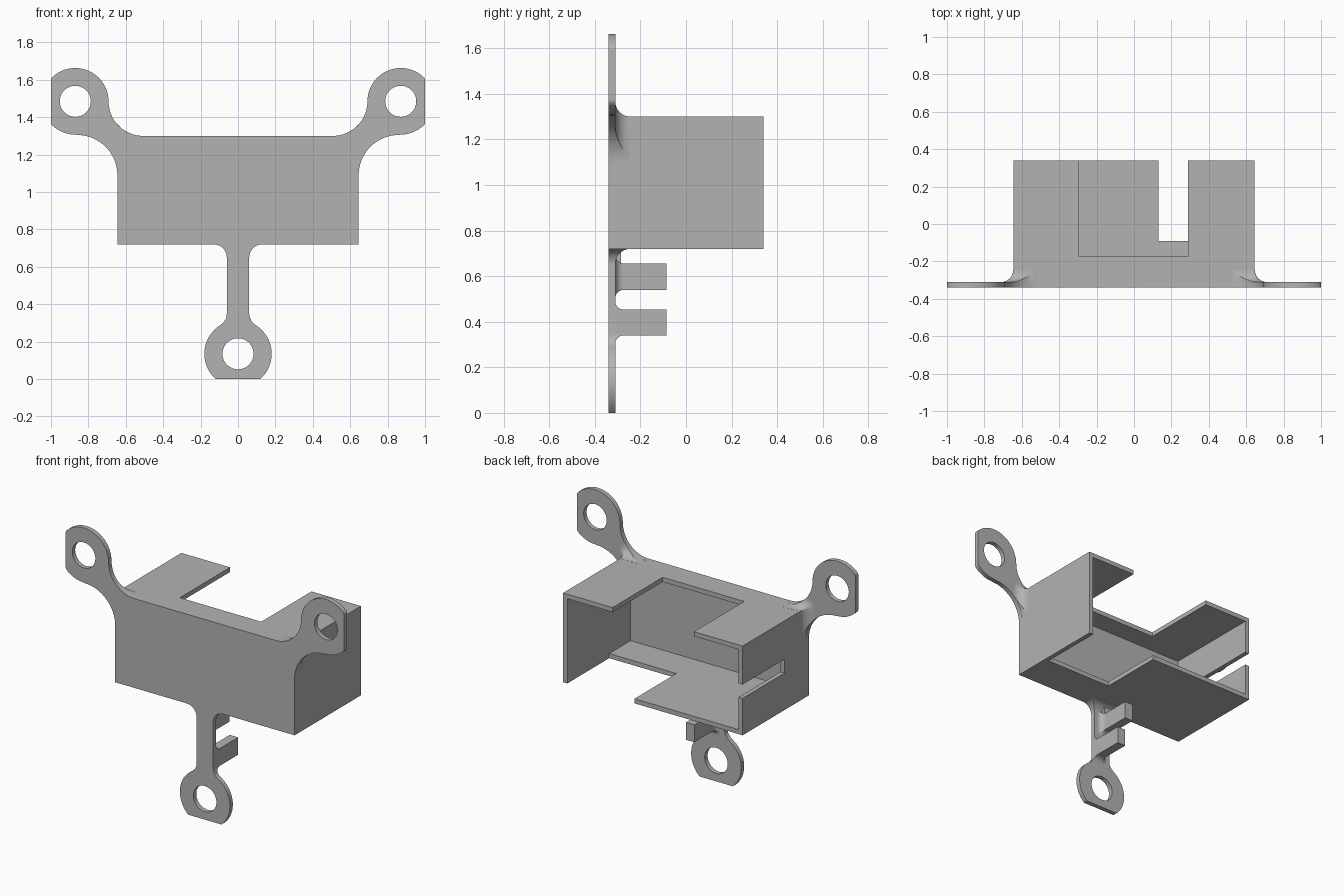
import bpy, bmesh
from math import radians, sin, cos, sqrt

cube = bpy.data.objects.get("Cube")
if cube:
    bpy.data.objects.remove(cube, do_unlink=True)

grey = bpy.data.materials.new("plain grey")
grey.use_nodes = True
grey.diffuse_color = (0.45, 0.45, 0.45, 1)
grey.node_tree.nodes["Principled BSDF"].inputs["Base Color"].default_value = (0.45, 0.45, 0.45, 1)

FRONT, BACK, WALL = -0.34, 0.34, 0.03
INNER = FRONT + WALL
HALF, LOW, HIGH = 0.645, 0.72, 1.30


def finish(name, bm):
    bmesh.ops.recalc_face_normals(bm, faces=bm.faces)
    mesh = bpy.data.meshes.new(name)
    bm.to_mesh(mesh)
    bm.free()
    mesh.materials.append(grey)
    ob = bpy.data.objects.new(name, mesh)
    bpy.context.collection.objects.link(ob)
    return ob


def box(name, x0, x1, y0, y1, z0, z1):
    bm = bmesh.new()
    bmesh.ops.create_cube(bm, size=1)
    for v in bm.verts:
        v.co = (x0 + (v.co.x + 0.5) * (x1 - x0),
                y0 + (v.co.y + 0.5) * (y1 - y0),
                z0 + (v.co.z + 0.5) * (z1 - z0))
    return finish(name, bm)


def boolean(ob, others, operation):
    for other in others:
        mod = ob.modifiers.new("cut", "BOOLEAN")
        mod.operation, mod.solver, mod.object = operation, "EXACT", other
        other.hide_render = True
    bpy.context.view_layer.update()
    result = ob.evaluated_get(bpy.context.evaluated_depsgraph_get())
    mesh = bpy.data.meshes.new_from_object(result)
    ob.modifiers.clear()
    ob.data = mesh


def smooth(ob):
    bpy.ops.object.select_all(action="DESELECT")
    ob.select_set(True)
    bpy.context.view_layer.objects.active = ob
    bpy.ops.object.shade_smooth_by_angle(angle=radians(30))


def arc(cx, cz, r, a0, a1, n):
    angles = [radians(a0 + (a1 - a0) * i / n) for i in range(n + 1)]
    return [(cx + r * cos(a), cz + r * sin(a)) for a in angles]


def plate(name, loops, y0, y1):
    """Flat outline with holes, given thickness along y."""
    bm = bmesh.new()
    for loop in loops:
        verts = [bm.verts.new((x, y0, z)) for x, z in loop]
        for a, b in zip(verts, verts[1:] + verts[:1]):
            bm.edges.new((a, b))
    bmesh.ops.remove_doubles(bm, verts=bm.verts, dist=0.0005)
    bmesh.ops.triangle_fill(bm, edges=bm.edges, use_beauty=True)
    new = bmesh.ops.extrude_face_region(bm, geom=bm.faces[:])["geom"]
    for v in new:
        if isinstance(v, bmesh.types.BMVert):
            v.co.y = y1
    return finish(name, bm)


def fillet(name, x0, x1, z0, z1, r, clip):
    """Concave blend around a block where it meets the plate."""
    steps = 8
    profile = [(-0.01, INNER - 0.01), (-0.01, INNER + r)]
    for i in range(steps + 1):
        a = radians(90 * i / steps)
        profile.append((r * (1 - cos(a)), INNER + r * (1 - sin(a))))
    profile.append((r, INNER - 0.01))
    bm = bmesh.new()
    rings = []
    for k, (cx, cz) in enumerate([(x1, z1), (x0, z1), (x0, z0), (x1, z0)]):
        for i in range(steps + 1):
            a = radians(90 * k + 90 * i / steps)
            # Inside points share one mitred corner; outside points fan around it
            sx, sz = (1 if cx == x1 else -1), (1 if cz == z1 else -1)
            ring = []
            for d, y in profile:
                if d < 0:
                    f = i / steps
                    inset = 0.002 * abs(f - 0.5)
                    dx, dz = sx * (d - inset), sz * (d - inset)
                    t = f if k % 2 == 0 else 1 - f
                    dx -= sx * 0.004 * t
                    dz -= sz * 0.004 * (1 - t)
                else:
                    d = d + 0.0005
                    dx, dz = d * cos(a), d * sin(a)
                ring.append(bm.verts.new((cx + dx, y, cz + dz)))
            rings.append(ring)
    for a, b in zip(rings, rings[1:] + rings[:1]):
        for j in range(len(profile)):
            m = (j + 1) % len(profile)
            bm.faces.new((a[j], a[m], b[m], b[j]))
    ob = finish(name, bm)
    boolean(ob, [clip], "INTERSECT")
    smooth(ob)


# Mounting plate outline: bottom eye, stem, body, corner eye
half = [(x, max(z, 0)) for x, z in arc(0, 0.135, 0.18, -48.6, 58.7, 24)]
half += arc(0.13, 0.349, 0.07, 238.7, 180, 8)
half += arc(0.13, 0.65, 0.07, 180, 90, 10)
half += [(HALF, LOW)]
half += arc(0.86, 1.09, 0.215, 180, 90, 16)
half += [(min(x, 1), z) for x, z in arc(0.87, 1.485, 0.178, -90, 180, 54)]
half += arc(0.507, 1.485, 0.185, 0, -90, 16)
outline = half + [(-x, z) for x, z in reversed(half)]
holes = [arc(x, z, 0.083, 0, 350, 35) for x, z in [(0, 0.135), (0.87, 1.485), (-0.87, 1.485)]]
smooth(plate("mounting_plate", [outline] + holes, FRONT, INNER))

# Open-backed housing with cut-outs in the roof, floor and one side wall
housing = box("housing", -HALF, HALF, INNER, BACK, LOW, HIGH)
cutters = [
    box("cavity_cutter", WALL - HALF, HALF - WALL, -0.5, 0.5, LOW + WALL, HIGH - WALL),
    box("roof_cutter", -0.295, 0.29, -0.175, 0.6, 1.2, 1.4),
    box("floor_cutter", 0.132, HALF - WALL, -0.09, 0.6, 0.6, 0.85),
    box("slot_cutter", -0.8, -0.5, -0.09, 0.6, 0.96, 1.05),
]
boolean(housing, cutters, "DIFFERENCE")

# Two staggered prongs behind the stem
prongs = {"upper_prong": (-0.06, 0, 0.54, 0.655), "lower_prong": (0, 0.06, 0.34, 0.453)}
for name, (x0, x1, z0, z1) in prongs.items():
    box(name, x0, x1, INNER - 0.01, -0.085, z0, z1)
box("prong_web", -0.06, 0, INNER - 0.01, -0.285, 0.65, LOW + 0.01)

# Blends, trimmed to a slightly reduced copy of the plate outline
trim = [(x * 0.998, 1 + (z - 1) * 0.998) for x, z in outline]
clip = plate("blend_cutter", [trim], FRONT + 0.005, -0.2)
fillet("housing_blend", -HALF, HALF, LOW, HIGH, 0.065, clip)
for name, (x0, x1, z0, z1) in prongs.items():
    fillet(name + "_blend", x0, x1, z0, z1, 0.035, clip)

# Remove the helpers once they have done their work
for helper in cutters + [clip]:
    bpy.data.objects.remove(helper, do_unlink=True)
